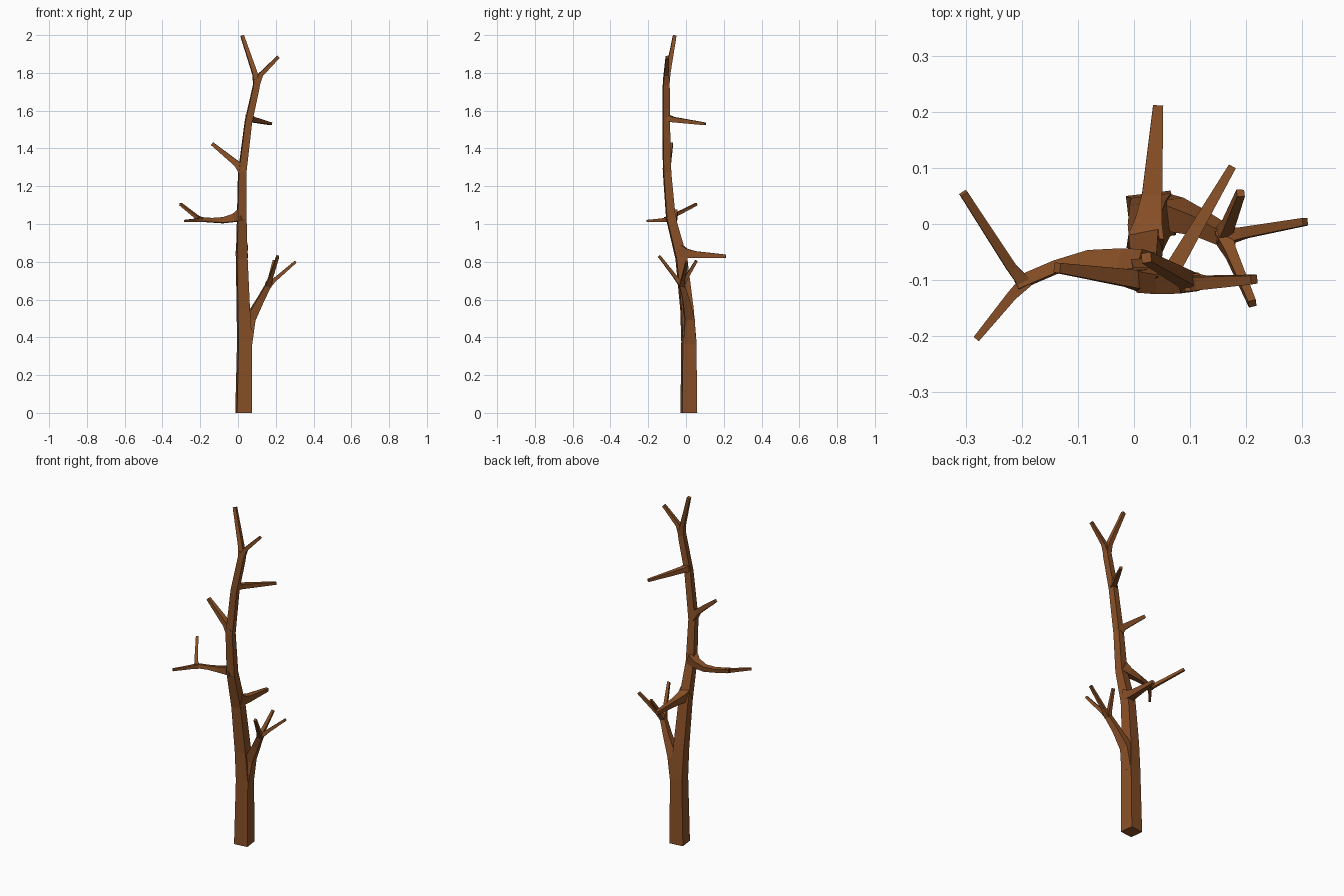
import bpy, bmesh, math
from mathutils import Vector

bark = bpy.data.materials.new("bark")
bark.diffuse_color = (0.25, 0.08, 0.02, 1)
TURN = Vector((math.cos(math.radians(7)), math.sin(math.radians(7)), 0))


def limb(name, path, ref=TURN):
    """Square-section tapered limb; path rows are (x, y, z, half width)."""
    pts = [Vector(p[:3]) for p in path]
    bm = bmesh.new()
    rings = []
    u = Vector(ref)
    for i, p in enumerate(pts):
        t = Vector()
        if i > 0:
            t += (p - pts[i - 1]).normalized()
        if i < len(pts) - 1:
            t += (pts[i + 1] - p).normalized()
        if i == 0 and p.z == 0:
            t = Vector((0, 0, 1))
        t.normalize()
        u = (u - t * u.dot(t)).normalized()
        v = t.cross(u)
        r = path[i][3]
        rings.append([bm.verts.new(p + r * (a * u + b * v))
                      for a, b in ((-1, -1), (1, -1), (1, 1), (-1, 1))])
    for lo, hi in zip(rings, rings[1:]):
        for k in range(4):
            n = (k + 1) % 4
            bm.faces.new((lo[k], lo[n], hi[n], hi[k]))
    bm.faces.new(rings[0][::-1])
    bm.faces.new(rings[-1])
    bmesh.ops.recalc_face_normals(bm, faces=bm.faces)
    me = bpy.data.meshes.new(name)
    bm.to_mesh(me)
    bm.free()
    me.materials.append(bark)
    ob = bpy.data.objects.new(name, me)
    bpy.context.collection.objects.link(ob)
    return ob


SIDE = (0, 0, 1)

# Main trunk, bending back and forth up to the top fork
limb("trunk", [(0.03, 0.015, 0, 0.04), (0.035, 0.015, 0.38, 0.036),
               (0.028, 0.005, 0.55, 0.032), (0.02, -0.025, 0.82, 0.028),
               (0.02, -0.08, 1.03, 0.023), (0.022, -0.1, 1.27, 0.02),
               (0.055, -0.105, 1.54, 0.018), (0.095, -0.105, 1.72, 0.017),
               (0.104, -0.104, 1.775, 0.015)])

# Top fork twigs
limb("top_twig_left", [(0.098, -0.105, 1.735, 0.016), (0.09, -0.097, 1.795, 0.013),
                       (0.022, -0.06, 1.997, 0.009)])
limb("top_twig_right", [(0.095, -0.105, 1.73, 0.016), (0.12, -0.105, 1.79, 0.012),
                        (0.214, -0.099, 1.885, 0.008)])

# Low right branch and its three twigs
limb("low_branch", [(0.038, 0.015, 0.37, 0.034), (0.066, 0.018, 0.5, 0.026),
                    (0.12, 0.0, 0.6, 0.018), (0.168, -0.025, 0.69, 0.014)])
for name, tip in (("outer", (0.305, 0.004, 0.8)), ("back", (0.19, 0.055, 0.805)),
                  ("front", (0.211, -0.142, 0.83))):
    a, b = Vector((0.16, -0.022, 0.675)), Vector(tip)
    m = a.lerp(b, 0.25)
    limb("low_twig_" + name, [(*a, 0.015), (*m, 0.01), (*b, 0.007)])

# Left branch and its two twigs
limb("left_branch", [(0.018, -0.077, 1.05, 0.03), (-0.02, -0.066, 1.032, 0.021),
                     (-0.08, -0.063, 1.02, 0.015), (-0.14, -0.077, 1.02, 0.011),
                     (-0.21, -0.107, 1.025, 0.011)], SIDE)
limb("left_twig_back", [(-0.195, -0.105, 1.022, 0.012), (-0.218, -0.078, 1.037, 0.009),
                        (-0.304, 0.055, 1.105, 0.007)], SIDE)
limb("left_twig_front", [(-0.19, -0.1, 1.022, 0.012), (-0.218, -0.128, 1.02, 0.009),
                         (-0.281, -0.205, 1.016, 0.006)], SIDE)

# Single stubs along the trunk
limb("back_stub", [(0.02, -0.035, 0.86, 0.032), (0.025, 0.0, 0.845, 0.024),
                   (0.032, 0.05, 0.838, 0.018), (0.043, 0.211, 0.829, 0.009)], SIDE)
limb("upper_left_stub", [(0.025, -0.1, 1.28, 0.022), (-0.005, -0.097, 1.318, 0.016),
                         (-0.137, -0.078, 1.425, 0.009)], SIDE)
limb("upper_right_stub", [(0.056, -0.105, 1.56, 0.02), (0.075, -0.07, 1.553, 0.014),
                          (0.175, 0.102, 1.53, 0.007)], SIDE)
